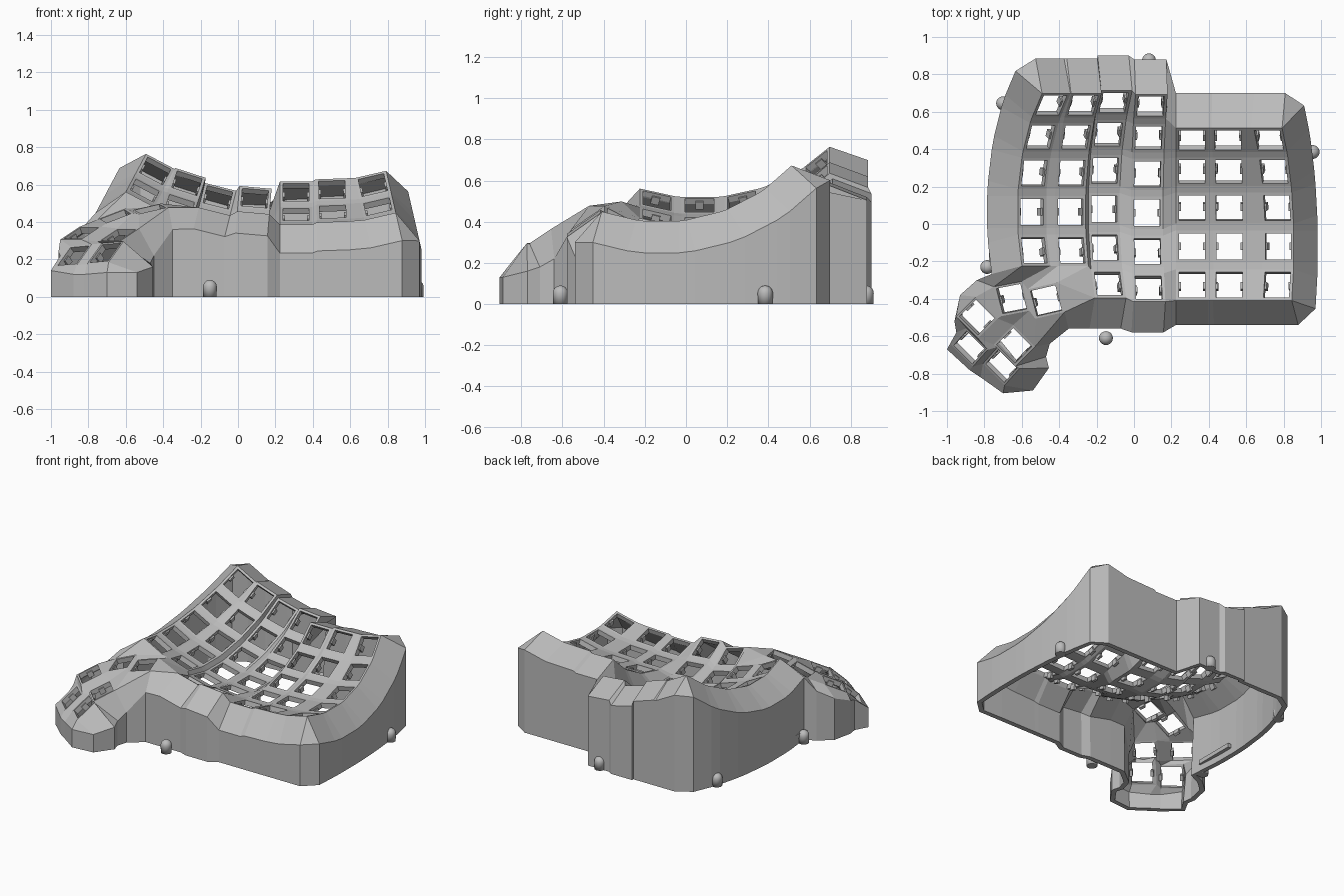
import bpy, bmesh
from math import sin, cos, radians
from mathutils import Vector, Matrix

cube = bpy.data.objects.get("Cube")
if cube:
    bpy.data.objects.remove(cube)

grey = bpy.data.materials.new("mid_grey")
grey.use_nodes = True
grey.diffuse_color = (0.5, 0.5, 0.5, 1)
grey.node_tree.nodes["Principled BSDF"].inputs["Base Color"].default_value = (0.5, 0.5, 0.5, 1)


def make_object(name, bm):
    mesh = bpy.data.meshes.new(name)
    bm.to_mesh(mesh)
    bm.free()
    mesh.materials.append(grey)
    obj = bpy.data.objects.new(name, mesh)
    bpy.context.collection.objects.link(obj)
    return obj


class Key:
    """One switch seat: centre, two in-plane axes, normal and half size."""

    def __init__(self, centre, u, v, half):
        self.c, self.u = Vector(centre), Vector(u).normalized()
        v = Vector(v)
        self.v = (v - self.u * v.dot(self.u)).normalized()
        self.n = self.u.cross(self.v)
        self.half = half

    def at(self, a, b, c=0.0):
        return self.c + self.u * a + self.v * b + self.n * c

    def corner(self, name):
        sx = 1 if name[0] == "r" else -1
        sy = 1 if name[1] == "b" else -1
        return self.at(sx * self.half, sy * self.half)

    def outer(self, name, sx, sy):
        return self.corner(name) + self.u * sx * 0.09 + self.v * sy * 0.09 - self.n * 0.18


# Curved key columns: origin x, y, z, roll in degrees, first row, last row
RADIUS, STEP, HOLE = 0.85, 14, 0.07
columns = [
    (-0.545, 0.065, 0.48, 28, 0, 4),
    (-0.34, 0.065, 0.40, 18, 0, 4),
    (-0.16, 0.08, 0.32, 14, 0, 5),
    (0.07, 0.06, 0.31, 5, 0, 5),
    (0.31, -0.12, 0.34, 0, 1, 5),
    (0.51, -0.12, 0.355, -2, 1, 5),
    (0.77, -0.12, 0.385, -13, 1, 5),
]
K = {}
for ci, (x, y, z, roll, first, last) in enumerate(columns):
    t = radians(roll)
    up = Vector((sin(t), 0, cos(t)))
    for j in range(first, last + 1):
        a = radians(STEP * (3 + first - j))
        centre = Vector((x, y + RADIUS * sin(a), z)) + up * RADIUS * (1 - cos(a))
        K[ci, j] = Key(centre, (cos(t), 0, -sin(t)), Vector((0, cos(a), 0)) + up * sin(a), 0.086)

# Thumb cluster keys
for name, centre, u, v in [
    ("A", (-0.47, -0.41, 0.47), (0.13, 0.03, 0.03), (-0.03, 0.14, 0.02)),
    ("B", (-0.655, -0.40, 0.43), (0.13, 0.025, 0.05), (-0.01, 0.14, 0.03)),
    ("C", (-0.84, -0.50, 0.34), (0.09, -0.09, 0), (0.08, 0.1, 0.06)),
    ("D", (-0.64, -0.65, 0.33), (0.09, -0.09, 0), (0.08, 0.1, 0.06)),
    ("E", (-0.88, -0.66, 0.22), (0.11, -0.11, 0.01), (0.065, 0.08, 0.095)),
    ("F", (-0.71, -0.76, 0.235), (0.11, -0.11, 0.01), (0.065, 0.08, 0.095)),
]:
    K[name] = Key(centre, u, v, 0.082)

bm = bmesh.new()
cache = {}


def vert(p):
    key = tuple(round(c, 4) for c in p)
    if key not in cache:
        cache[key] = bm.verts.new(p)
    return cache[key]


def face(*points):
    vs = list(dict.fromkeys(vert(p) for p in points))
    if len(vs) > 2:
        return bm.faces.new(vs)


def web(*refs):
    face(*[K[k].corner(c) for k, c in refs])


# Key frames with square openings
seat_faces = []
loop = [(-1, -1), (1, -1), (1, 1), (-1, 1)]
for k in K.values():
    for (a, b), (c, d) in zip(loop, loop[1:] + loop[:1]):
        h = k.half
        seat_faces.append(face(k.at(a * h, b * h), k.at(c * h, d * h),
                               k.at(c * HOLE, d * HOLE), k.at(a * HOLE, b * HOLE)))

# Webs between rows, columns and at their crossings
for c in range(7):
    for j in range(6):
        here, below, right, diag = (c, j), (c, j + 1), (c + 1, j), (c + 1, j + 1)
        if here in K and below in K:
            web((here, "lf"), (below, "lb"), (below, "rb"), (here, "rf"))
        if here in K and right in K:
            web((here, "rb"), (here, "rf"), (right, "lf"), (right, "lb"))
        if all(q in K for q in (here, below, right, diag)):
            web((here, "rf"), (below, "rb"), (diag, "lb"), (right, "lf"))
web(((3, 0), "rf"), ((3, 1), "rb"), ((4, 1), "lb"))

# Webs inside the thumb cluster and up to the columns
c0, c1, c2, c2b = (0, 4), (1, 4), (2, 4), (2, 5)
for refs in [
    "B rb B rf A lf A lb", "C lb C rb B lf B lb", "C rb C rf D lf D lb", "B lf C rb D lb",
    "B lf D lb B rf", "B rf D lb D rb A lf", "A lf D rb A rf", "C lf E lb E rb C rf",
    "E rb E rf F lf F lb", "D lf F lb F rb D rf", "C rf E rb F lb D lf",
]:
    w = refs.split()
    web(*zip(w[::2], w[1::2]))
web((c0, "lf"), ("B", "lb"), ("B", "rb"), (c0, "rf"))
web((c0, "rf"), ("B", "rb"), ("A", "lb"), (c1, "lf"))
web((c1, "lf"), ("A", "lb"), ("A", "rb"), (c1, "rf"))
web((c1, "rf"), (c2b, "lb"), (c2, "lf"))
web((c1, "rf"), ("A", "rb"), (c2b, "lf"), (c2b, "lb"))
web(("A", "rb"), ("A", "rf"), (c2b, "lf"))

# Walk around the rim, pairing each rim corner with the top of its wall
wall = []


def add(key, name, sx, sy):
    wall.append((K[key].corner(name), K[key].outer(name, sx, sy)))


for c in range(4):
    add((c, 0), "lb", 0, 1)
    add((c, 0), "rb", 0, 1)
wall.append((K[3, 0].corner("rf"), wall[-1][1]))
for c in range(4, 7):
    add((c, 1), "lb", 0, 1)
    add((c, 1), "rb", 0, 1)
for j in range(1, 6):
    add((6, j), "rb", 1, 0)
    add((6, j), "rf", 1, 0)
for c in range(6, 1, -1):
    add((c, 5), "rf", 0, -1)
    add((c, 5), "lf", 0, -1)
for key, name, point in [
    ("A", "rf", (-0.35, -0.56, 0.36)),
    ("D", "rb", (-0.45, -0.64, 0.22)),
    ("D", "rf", (-0.47, -0.71, 0.18)),
    ("F", "rb", (-0.455, -0.77, 0.16)),
    ("F", "rf", (-0.54, -0.89, 0.13)),
    ("F", "rf", (-0.70, -0.905, 0.13)),
    ("F", "lf", (-0.82, -0.82, 0.12)),
    ("E", "rf", (-0.88, -0.78, 0.12)),
    ("E", "lf", (-1.0, -0.67, 0.14)),
    ("E", "lb", (-0.95, -0.58, 0.22)),
    ("C", "lf", (-0.96, -0.52, 0.24)),
    ("C", "lb", (-0.93, -0.38, 0.30)),
    ("B", "lb", (-0.84, -0.30, 0.36)),
]:
    wall.append((K[key].corner(name), Vector(point)))
for j in range(4, -1, -1):
    add((0, j), "lf", -1, 0)
    add((0, j), "lb", -1, 0)
for (r1, o1), (r2, o2) in zip(wall, wall[1:] + wall[:1]):
    face(r1, r2, o2, o1)
    face(o1, o2, (o2.x, o2.y, 0), (o1.x, o1.y, 0))

bmesh.ops.recalc_face_normals(bm, faces=bm.faces)
if sum(f.normal.z for f in seat_faces) < 0:
    bmesh.ops.reverse_faces(bm, faces=bm.faces)
shell = make_object("case_shell", bm)
solid = shell.modifiers.new("thickness", "SOLIDIFY")
solid.thickness, solid.offset = 0.035, -1

# Small switch clips under both sides of each opening
bm = bmesh.new()
for k in K.values():
    frame = Matrix((k.u, k.v, k.n)).transposed().to_4x4()
    for side in (-1, 1):
        place = Matrix.Translation(k.at(side * 0.07, 0, -0.035)) @ frame
        bmesh.ops.create_cube(bm, size=1, matrix=place @ Matrix.Diagonal((0.02, 0.04, 0.04, 1)))
make_object("switch_clips", bm)

# Round-topped screw posts around the base
for i, (x, y) in enumerate([(-0.15, -0.61), (0.08, 0.875), (-0.70, 0.645), (0.955, 0.385), (-0.785, -0.23)]):
    bm = bmesh.new()
    bmesh.ops.create_uvsphere(bm, u_segments=24, v_segments=12, radius=0.037)
    for v in bm.verts:
        v.co.z = v.co.z + 0.053 if v.co.z > -0.001 else 0
    bmesh.ops.translate(bm, verts=bm.verts, vec=(x, y, 0))
    for f in bm.faces:
        f.smooth = True
    make_object(f"screw_post_{i + 1}", bm)

# Brace bar inside the left-hand wall
bm = bmesh.new()
bmesh.ops.create_cube(bm, size=1, matrix=Matrix.Translation((-0.75, -0.05, 0.06)) @ Matrix.Diagonal((0.05, 0.3, 0.03, 1)))
make_object("inner_brace", bm)
